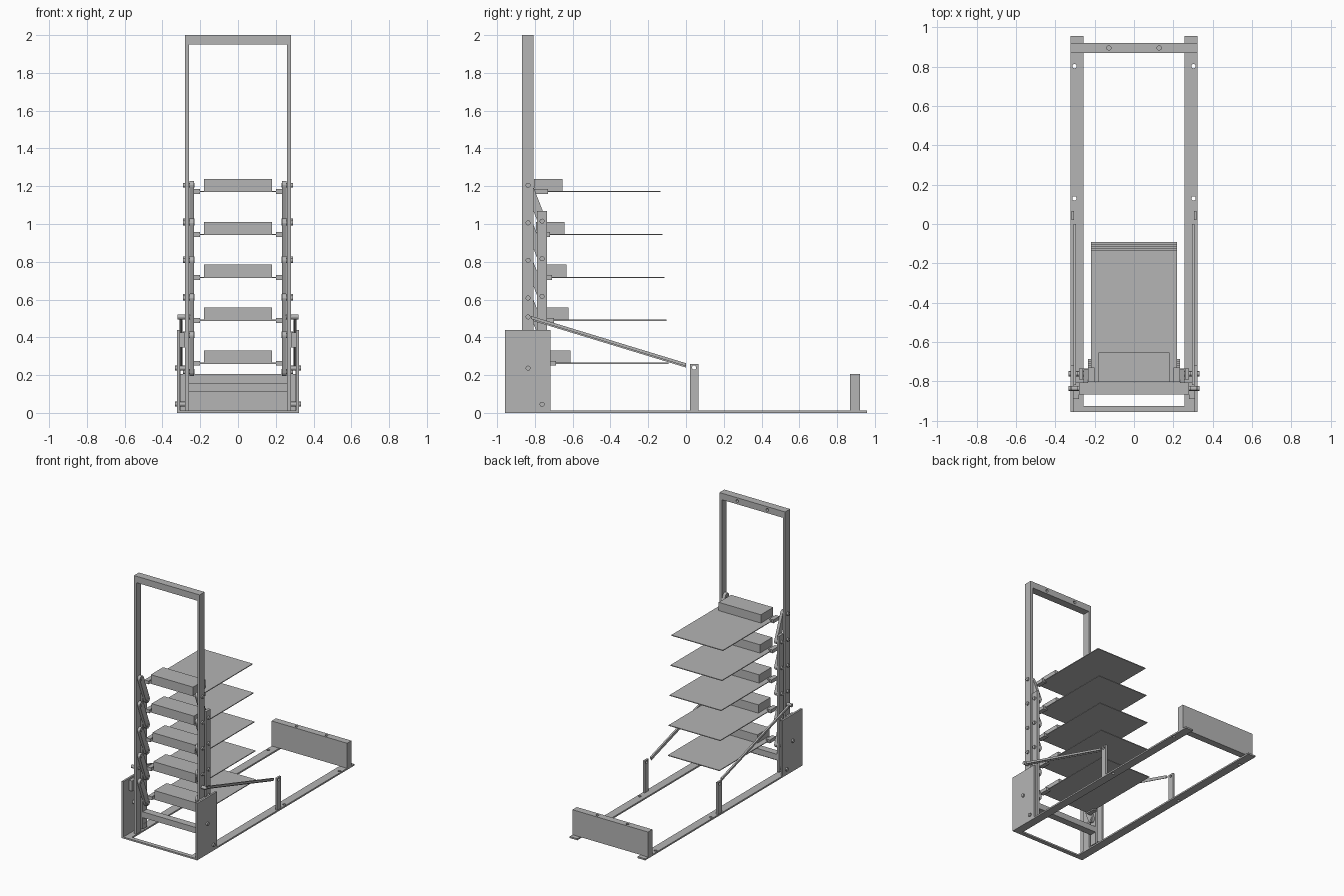
import bpy, bmesh, math
from mathutils import Matrix, Vector

old = bpy.data.objects.get("Cube")
if old:
    bpy.data.objects.remove(old, do_unlink=True)

steel = bpy.data.materials.new("steel_grey")
steel.use_nodes = True
GREY = (0.46, 0.46, 0.46, 1)
steel.diffuse_color = GREY
steel.node_tree.nodes["Principled BSDF"].inputs["Base Color"].default_value = GREY


def finish(name, bm):
    mesh = bpy.data.meshes.new(name)
    bmesh.ops.recalc_face_normals(bm, faces=bm.faces)
    bm.to_mesh(mesh)
    bm.free()
    mesh.materials.append(steel)
    ob = bpy.data.objects.new(name, mesh)
    bpy.context.collection.objects.link(ob)
    return ob


def box(name, xs, ys, zs):
    """Box from its extents along each axis."""
    bm = bmesh.new()
    size = [b - a for a, b in (xs, ys, zs)]
    mid = [(a + b) / 2 for a, b in (xs, ys, zs)]
    bmesh.ops.create_cube(bm, size=1, matrix=Matrix.Translation(mid) @ Matrix.Diagonal((*size, 1)))
    return finish(name, bm)


def rod(name, centre, length, axis, radius=0.013, segments=20):
    bm = bmesh.new()
    turn = Vector((0, 0, 1)).rotation_difference(Vector(axis)).to_matrix().to_4x4()
    bmesh.ops.create_cone(bm, cap_ends=True, segments=segments, radius1=radius, radius2=radius,
                          depth=length, matrix=Matrix.Translation(centre) @ turn)
    return finish(name, bm)


def side_prism(name, outline, x0, x1):
    """Extrude a (y, z) outline along x."""
    bm = bmesh.new()
    face = bm.faces.new([bm.verts.new((x0, y, z)) for y, z in outline])
    ext = bmesh.ops.extrude_face_region(bm, geom=[face])
    verts = [v for v in ext["geom"] if isinstance(v, bmesh.types.BMVert)]
    bmesh.ops.translate(bm, verts=verts, vec=(x1 - x0, 0, 0))
    return finish(name, bm)


def drill(ob, centre, axis, length=0.06, radius=0.011):
    cutter = rod("hole_cutter", centre, length, axis, radius)
    cutter.hide_render = True
    cutter.hide_set(True)
    cutter.display_type = "WIRE"
    mod = ob.modifiers.new("hole", "BOOLEAN")
    mod.object = cutter
    mod.solver = "EXACT"
    bpy.context.view_layer.update()
    baked = bpy.data.meshes.new_from_object(ob.evaluated_get(bpy.context.evaluated_depsgraph_get()))
    ob.modifiers.clear()
    ob.data = baked
    bpy.data.objects.remove(cutter, do_unlink=True)


def capsule(p, q, r, steps=8):
    """Outline of a bar with rounded ends between two pivots."""
    start = math.atan2(q[1] - p[1], q[0] - p[0]) + math.pi / 2
    pts = []
    for centre, first in ((p, start), (q, start + math.pi)):
        for i in range(steps + 1):
            a = first + math.pi * i / steps
            pts.append((centre[0] + r * math.cos(a), centre[1] + r * math.sin(a)))
    return pts


X, Y, Z = (1, 0, 0), (0, 1, 0), (0, 0, 1)
FIXED_Y, MOVING_Y = -0.836, -0.762
PITCH = 0.199

# Base frame and rear board
box("front_base_bar", (-0.257, 0.257), (-0.957, -0.925), (0, 0.012))
board = box("rear_board", (-0.322, 0.322), (0.869, 0.922), (0.012, 0.205))
for x in (-0.128, 0.128):
    drill(board, (x, 0.896, 0.205), Z)

# Upright top beam and the carriage cross bar
beam = box("top_beam", (-0.28, 0.28), (-0.867, -0.807), (1.95, 2))
for x in (-0.128, 0.128):
    drill(beam, (x, -0.807, 1.975), Y)
box("carriage_cross_bar", (-0.26, 0.26), (-0.79, -0.735), (0.11, 0.155))

for side, s in (("left", 1), ("right", -1)):
    def mirrored(a, b):
        return tuple(sorted((s * a, s * b)))

    # Base rail, side plate and uprights
    rail = box(side + "_base_rail", mirrored(0.257, 0.322), (-0.957, 0.957), (0, 0.012))
    for y in (0.13, 0.803):
        drill(rail, (s * 0.303, y, 0), Z)
    box(side + "_side_plate", mirrored(0.307, 0.322), (-0.957, -0.718), (0.012, 0.438))
    box(side + "_fixed_post", mirrored(0.26, 0.28), (-0.867, -0.807), (0.012, 1.95))
    box(side + "_carriage_post", mirrored(0.26, 0.28), (-0.79, -0.735), (0.02, 1.07))
    box(side + "_post_bracket", mirrored(0.28, 0.307), (-0.89, -0.807), (0.345, 0.425))

    # Short stop post with its pin hole
    stop = box(side + "_stop_post", mirrored(0.304, 0.319), (0.02, 0.067), (0.012, 0.258))
    drill(stop, (s * 0.311, 0.043, 0.24), X)

    # Sloping strut with a lip below
    side_prism(side + "_strut", [(-0.82, 0.513), (0, 0.263), (0, 0.247), (-0.82, 0.497)],
               s * 0.295, s * 0.309)
    side_prism(side + "_strut_lip", [(-0.81, 0.495), (0, 0.248), (0, 0.24), (-0.81, 0.487)],
               s * 0.295, s * 0.299)
    rod(side + "_strut_pin", (s * 0.287, FIXED_Y, 0.508), 0.065, X)

    # Side plate bolts
    for y, z in ((FIXED_Y, 0.237), (MOVING_Y, 0.046)):
        rod(side + "_plate_bolt", (s * 0.296, y, z), 0.074, X)

    # Swinging links and their pivot pins
    for i in range(5):
        top = (FIXED_Y, 1.205 - PITCH * i)
        low = (MOVING_Y, top[1] - 0.19)
        side_prism(side + "_link", capsule(top, low, 0.023), s * 0.234, s * 0.256)
        for y, z in (top, low):
            rod(side + "_pivot_pin", (s * 0.26, y, z), 0.062, X)

# Stack of trays, each stepped slightly back
for i in range(5):
    z = 1.172 - 0.2273 * i
    y = -0.805 + 0.0107 * i
    box("tray_sheet", (-0.22, 0.22), (y, y + 0.67), (z - 0.003, z + 0.003))
    box("tray_block", (-0.18, 0.18), (y, y + 0.15), (z + 0.003, z + 0.067))
    for s in (1, -1):
        xs = sorted((s * 0.2, s * 0.234))
        box("tray_bracket", xs, (y, y + 0.075), (z - 0.013, z + 0.013))
